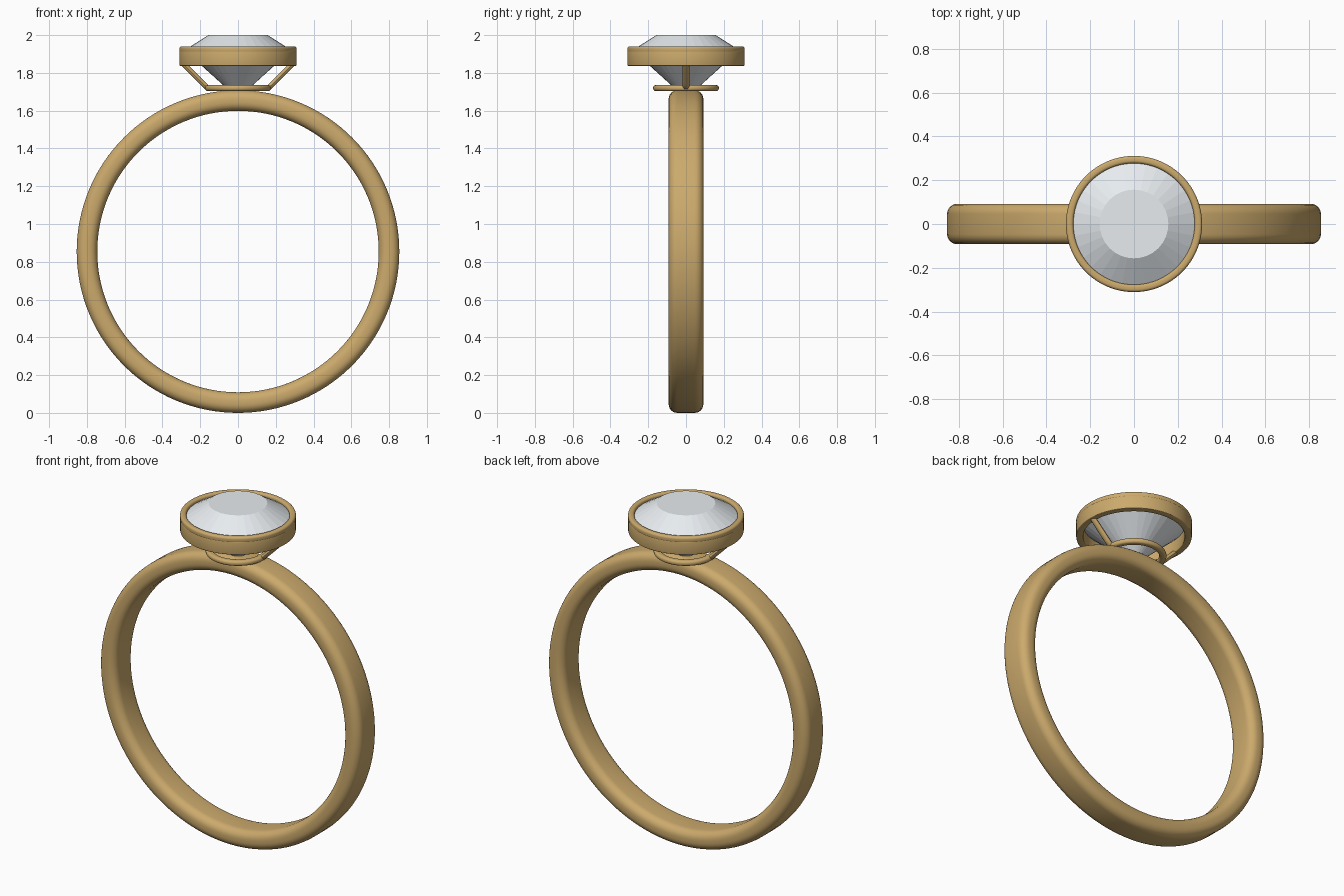
import bpy, bmesh, math
from mathutils import Vector

if "Cube" in bpy.data.objects:
    bpy.data.objects.remove(bpy.data.objects["Cube"])


def material(name, rgb):
    m = bpy.data.materials.new(name)
    m.diffuse_color = (*rgb, 1)
    m.use_nodes = True
    m.node_tree.nodes["Principled BSDF"].inputs["Base Color"].default_value = m.diffuse_color
    return m


GOLD = material("gold", (0.60, 0.40, 0.15))
CLEAR = material("clear_stone", (0.80, 0.84, 0.87))


def rounded_rect(r0, r1, z0, z1, rad, n=6):
    """Closed (radius, height) outline with rounded corners."""
    pts = []
    for cx, cz, a0 in ((r1 - rad, z1 - rad, 0), (r0 + rad, z1 - rad, 90),
                       (r0 + rad, z0 + rad, 180), (r1 - rad, z0 + rad, 270)):
        for i in range(n + 1):
            a = math.radians(a0 + 90 * i / n)
            pts.append((cx + rad * math.cos(a), cz + rad * math.sin(a)))
    return pts


def finish(name, bm, mat, smooth=True):
    bmesh.ops.remove_doubles(bm, verts=bm.verts, dist=1e-5)
    bmesh.ops.recalc_face_normals(bm, faces=bm.faces)
    me = bpy.data.meshes.new(name)
    bm.to_mesh(me)
    bm.free()
    me.materials.append(mat)
    ob = bpy.data.objects.new(name, me)
    bpy.context.collection.objects.link(ob)
    if smooth:
        bpy.ops.object.select_all(action='DESELECT')
        ob.select_set(True)
        bpy.context.view_layer.objects.active = ob
        bpy.ops.object.shade_smooth_by_angle(angle=math.radians(35))
    return ob


def lathe(name, profile, segs, mat, closed=True, smooth=True):
    """Revolve a (radius, height) profile around z."""
    bm = bmesh.new()
    rings = [[bm.verts.new((r * math.cos(2 * math.pi * k / segs),
                            r * math.sin(2 * math.pi * k / segs), z))
              for r, z in profile] for k in range(segs)]
    n = len(profile)
    for k in range(segs):
        a, b = rings[k], rings[(k + 1) % segs]
        for i in range(n if closed else n - 1):
            j = (i + 1) % n
            bm.faces.new((a[i], b[i], b[j], a[j]))
    if not closed:
        bm.faces.new([r[0] for r in rings])
        bm.faces.new([r[-1] for r in rings])
    return finish(name, bm, mat, smooth)


# finger band, revolved and stood upright
band = lathe("band", rounded_rect(0.745, 0.854, -0.092, 0.092, 0.046), 128, GOLD)
band.rotation_euler = (math.pi / 2, 0, 0)
band.location.z = 0.854

# setting: base ring, bezel wall and the lip over the stone
lathe("base_ring", rounded_rect(0.135, 0.174, 1.704, 1.735, 0.014), 64, GOLD)
lathe("bezel_wall", rounded_rect(0.272, 0.31, 1.837, 1.915, 0.004, 3), 96, GOLD)
lathe("bezel_lip", rounded_rect(0.277, 0.311, 1.905, 1.941, 0.013), 96, GOLD)

# faceted stone: culet, girdle, crown, table
lathe("stone", [(0.012, 1.675), (0.28, 1.917), (0.28, 1.922), (0.157, 2.0)],
      32, CLEAR, closed=False, smooth=False)


def strut(name, side):
    """Rounded bar leaning out from the base ring to the bezel."""
    path = [(0.135, 1.718), (0.165, 1.724), (0.187, 1.745), (0.292, 1.85)]
    bm = bmesh.new()
    rings = []
    for i, p in enumerate(path):
        q0, q1 = path[max(i - 1, 0)], path[min(i + 1, len(path) - 1)]
        d = Vector((q1[0] - q0[0], q1[1] - q0[1])).normalized()
        ring = []
        for k in range(12):
            a = 2 * math.pi * k / 12
            u, v = 0.014 * math.cos(a), 0.018 * math.sin(a)
            ring.append(bm.verts.new((side * (p[0] - d.y * u), v, p[1] + d.x * u)))
        rings.append(ring)
    for a, b in zip(rings, rings[1:]):
        for k in range(12):
            j = (k + 1) % 12
            bm.faces.new((a[k], a[j], b[j], b[k]))
    bm.faces.new(rings[0])
    bm.faces.new(rings[-1])
    finish(name, bm, GOLD)


strut("strut_right", 1)
strut("strut_left", -1)
